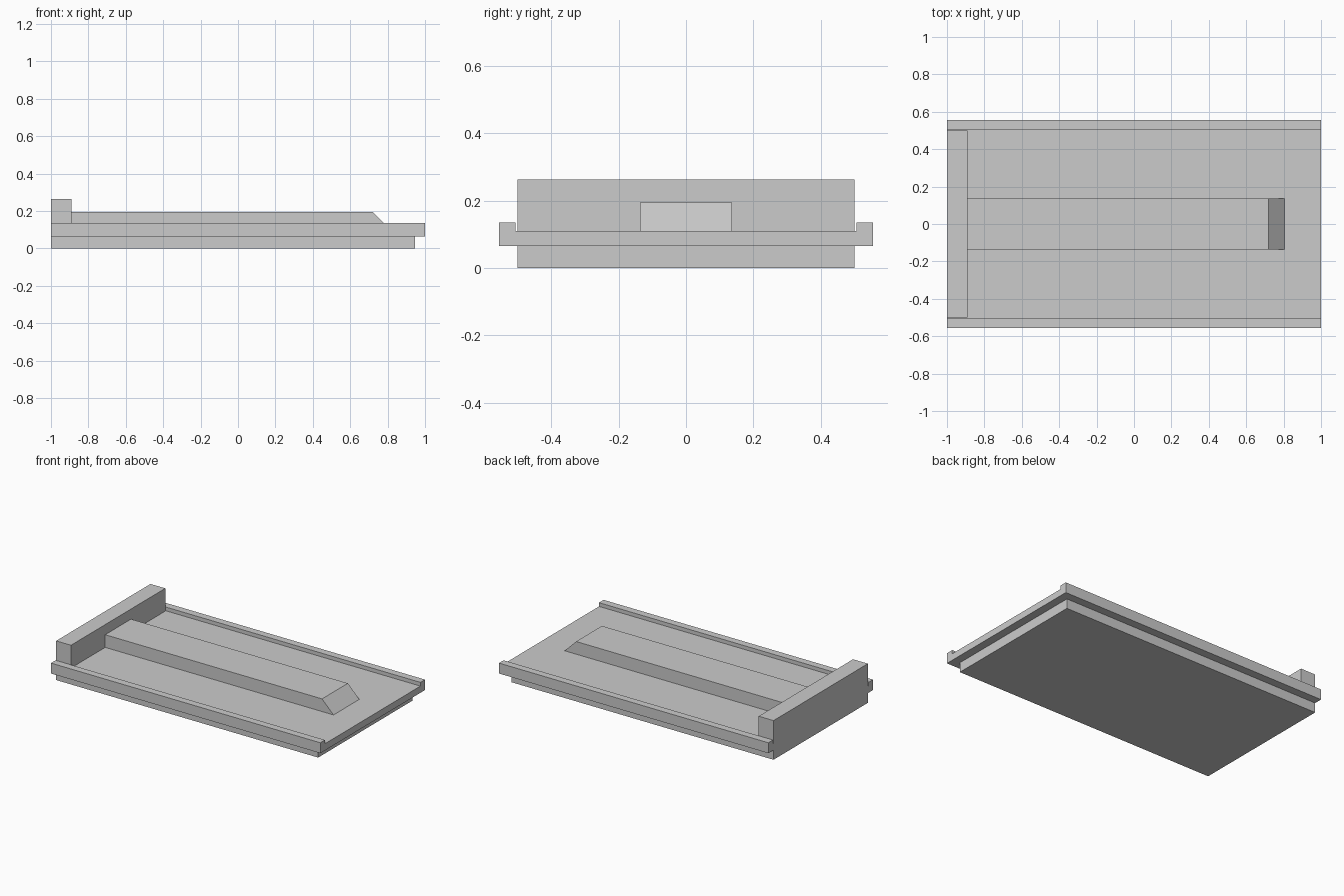
import bpy
import bmesh

cube = bpy.data.objects.get("Cube")
if cube:
    bpy.data.objects.remove(cube, do_unlink=True)

# Single grey finish
grey = bpy.data.materials.new("plain_grey")
grey.use_nodes = True
COLOUR = (0.6, 0.6, 0.6, 1)
grey.diffuse_color = COLOUR
grey.node_tree.nodes["Principled BSDF"].inputs["Base Color"].default_value = COLOUR


def prism(name, profile, axis, start, end):
    """Extrude a profile along x (points are y, z) or along y (points are x, z)."""
    bm = bmesh.new()
    if axis == "x":
        verts = [bm.verts.new((start, a, b)) for a, b in profile]
        shift = (end - start, 0, 0)
    else:
        verts = [bm.verts.new((a, start, b)) for a, b in profile]
        shift = (0, end - start, 0)
    face = bm.faces.new(verts)
    moved = bmesh.ops.extrude_face_region(bm, geom=[face], use_keep_orig=True)["geom"]
    bmesh.ops.translate(bm, vec=shift,
                        verts=[v for v in moved if isinstance(v, bmesh.types.BMVert)])
    bmesh.ops.recalc_face_normals(bm, faces=bm.faces)
    mesh = bpy.data.meshes.new(name)
    bm.to_mesh(mesh)
    bm.free()
    mesh.materials.append(grey)
    obj = bpy.data.objects.new(name, mesh)
    bpy.context.collection.objects.link(obj)
    return obj


def rect(a0, a1, b0, b1):
    return [(a0, b0), (a1, b0), (a1, b1), (a0, b1)]


BASE_TOP, FLOOR, RIM = 0.065, 0.11, 0.135
WIDE, INNER, BODY = 0.555, 0.506, 0.5
WALL_FRONT = -0.89

# Lower base, flush at the wall end and set back on the other sides
prism("lower_base", rect(-1, 0.945, 0, BASE_TOP), "y", -BODY, BODY)

# Tray with a raised rim along both long sides
half = [(WIDE, BASE_TOP), (WIDE, RIM), (INNER, RIM), (INNER, FLOOR)]
tray_profile = half + [(-y, z) for y, z in reversed(half)]
prism("tray", tray_profile, "x", -1, 1)

# Upright wall across one end
prism("end_wall", rect(-1, WALL_FRONT, FLOOR, 0.263), "y", -BODY, BODY)

# Central ridge with a sloped nose
ridge = [(WALL_FRONT, FLOOR), (0.805, FLOOR), (0.72, 0.195), (WALL_FRONT, 0.195)]
prism("centre_ridge", ridge, "y", -0.137, 0.137)
